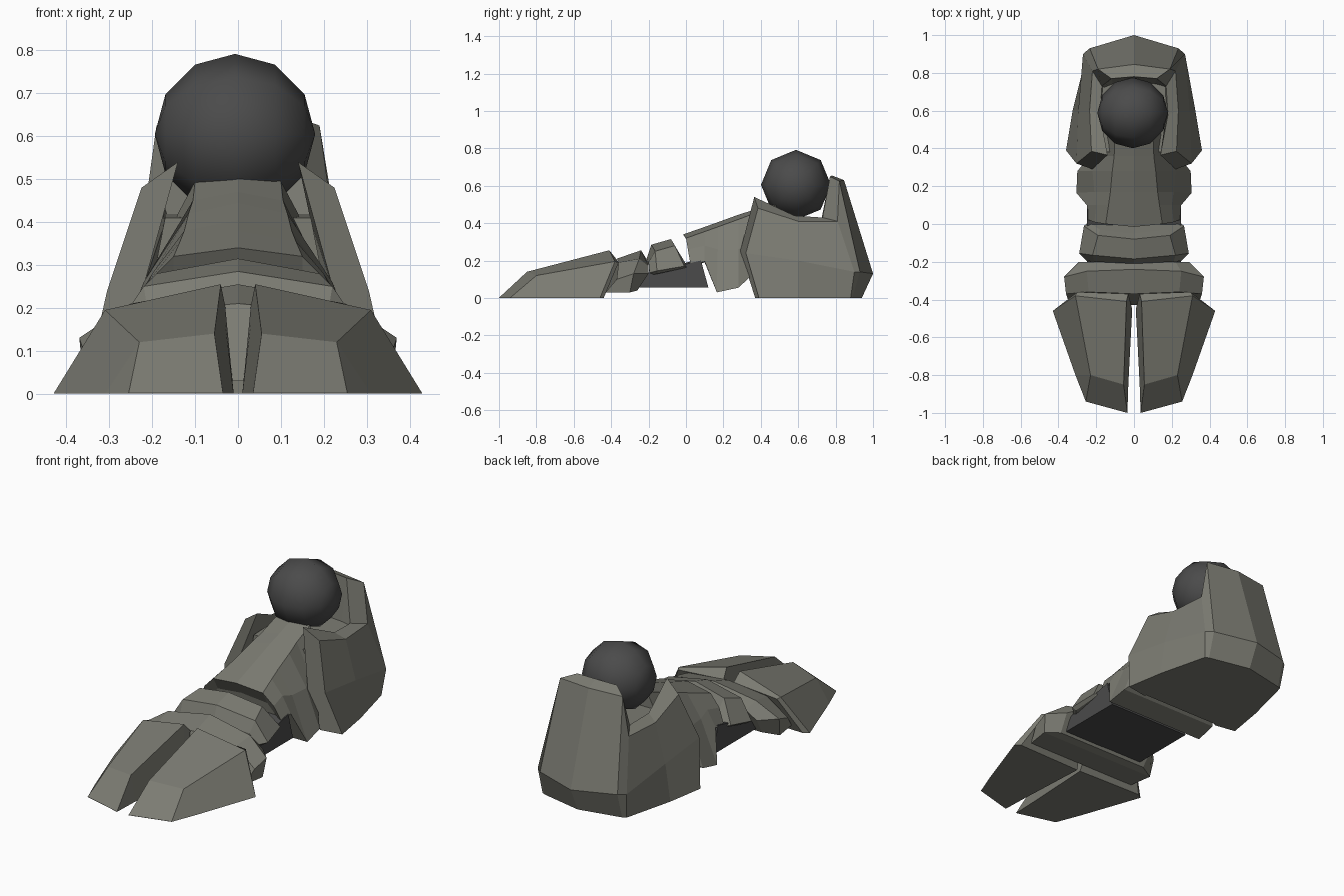
import bpy, bmesh, math
from mathutils import Matrix


def material(name, rgb):
    m = bpy.data.materials.new(name)
    m.diffuse_color = (*rgb, 1)
    return m


ARMOUR = material("olive grey armour", (0.20, 0.20, 0.17))
BALL = material("charcoal joint", (0.07, 0.07, 0.07))


def finish(name, bm, mat):
    bmesh.ops.remove_doubles(bm, verts=bm.verts, dist=0.0005)
    bmesh.ops.recalc_face_normals(bm, faces=bm.faces)
    me = bpy.data.meshes.new(name)
    bm.to_mesh(me)
    bm.free()
    me.materials.append(mat)
    ob = bpy.data.objects.new(name, me)
    bpy.context.collection.objects.link(ob)
    return ob


def bridge(bm, rings):
    """Skin closed rings of equal length and cap both ends."""
    vs = [[bm.verts.new(p) for p in r] for r in rings]
    n = len(vs[0])
    for a, b in zip(vs, vs[1:]):
        for i in range(n):
            j = (i + 1) % n
            bm.faces.new((a[i], a[j], b[j], b[i]))
    bm.faces.new(vs[0])
    bm.faces.new(vs[-1])


def flip(p):
    return (-p[0], p[1], p[2])


def segment(name, halves, mat=ARMOUR):
    """Loft half sections, given from top centre to bottom centre, mirrored in x."""
    bm = bmesh.new()
    bridge(bm, [h + [flip(p) for p in reversed(h[1:-1])] for h in halves])
    return finish(name, bm, mat)


# Two toes: front edge, crease, back edge
for side, s in (("right", 1), ("left", -1)):
    bm = bmesh.new()
    rings = [
        [(.035, -1, 0), (.255, -.94, 0), (.255, -.94, 0.001), (.035, -1, .001)],
        [(.03, -.85, 0), (.31, -.80, 0), (.23, -.80, .12), (.055, -.85, .14)],
        [(.01, -.46, 0), (.43, -.46, 0), (.31, -.38, .195), (.04, -.41, .255)],
        [(.01, -.45, 0), (.40, -.44, 0), (.30, -.36, .19), (.03, -.37, .205)],
    ]
    bridge(bm, [[(x * s, y, z) for x, y, z in r] for r in rings])
    finish(side + "_toe", bm, ARMOUR)

# Plate behind the toes
segment("toe_base", [
    [(0, -.37, .21), (.24, -.36, .19), (.36, -.37, .10), (.34, -.43, .03), (0, -.43, .03)],
    [(0, -.24, .255), (.25, -.25, .21), (.37, -.28, .13), (.36, -.30, .03), (0, -.30, .03)],
    [(0, -.20, .19), (.22, -.20, .17), (.29, -.20, .13), (.28, -.26, .04), (0, -.26, .04)],
])

# Middle plate
segment("middle_plate", [
    [(0, -.21, .21), (.21, -.20, .19), (.25, -.195, .135), (.23, -.195, .12), (0, -.195, .12)],
    [(0, -.185, .285), (.22, -.165, .25), (.29, -.155, .145), (.27, -.15, .13), (0, -.15, .12)],
    [(0, -.08, .315), (.19, -.06, .28), (.265, -.01, .17), (.25, -.01, .16), (0, -.01, .15)],
    [(0, -.05, .26), (.18, -.03, .23), (.24, .01, .165), (.24, .01, .16), (0, .01, .15)],
])

# Dark joint under the arch
segment("arch_joint", [
    [(0, -.22, .13), (.25, -.22, .13), (.25, -.26, .055), (0, -.26, .055)],
    [(0, .08, .21), (.25, .08, .20), (.25, .12, .055), (0, .12, .055)],
], BALL)

# Instep rising to the ankle
segment("instep", [
    [(0, .03, .27), (.15, .04, .25), (.20, .04, .2), (.22, .05, .18), (0, .05, .17)],
    [(0, -.015, .34), (.15, .0, .32), (.21, .01, .26), (.25, .025, .175), (0, .03, .17)],
    [(0, .10, .38), (.135, .10, .355), (.20, .10, .28), (.25, .10, .195), (0, .10, .19)],
    [(0, .17, .405), (.125, .17, .38), (.21, .17, .26), (.305, .165, .03), (0, .165, .03)],
    [(0, .28, .445), (.115, .28, .42), (.22, .28, .26), (.30, .28, .055), (0, .28, .055)],
    [(0, .36, .47), (.105, .36, .45), (.18, .36, .30), (.25, .34, .11), (0, .34, .11)],
    [(0, .50, .52), (.10, .48, .495), (.14, .48, .42), (.20, .48, .11), (0, .48, .11)],
])

# Heel cup: sections run round from the wing front to the centre of the back
heel = [
    [(.36, .39, 0), (.305, .32, .24), (.225, .385, .48), (.14, .365, .54), (.22, .29, .25), (.24, .37, 0)],
    [(.325, .60, 0), (.295, .60, .20), (.235, .60, .41), (.18, .58, .44), (.17, .58, .40), (.15, .58, 0)],
    [(.255, .88, 0), (.27, .90, .14), (.22, .81, .41), (.17, .73, .43), (.16, .72, .40), (.15, .72, 0)],
    [(.235, .89, 0), (.235, .93, .14), (.19, .82, .625), (.12, .77, .65), (.11, .74, .40), (.10, .74, 0)],
    [(0, .94, 0), (0, 1.0, .13), (0, .845, .63), (0, .78, .655), (0, .75, .40), (0, .75, 0)],
]
bm = bmesh.new()
bridge(bm, heel + [[flip(p) for p in r] for r in reversed(heel[:-1])])
finish("heel_cup", bm, ARMOUR)

# Floor inside the heel cup
segment("heel_floor", [
    [(0, .38, .41), (.17, .38, .41), (.25, .38, 0), (0, .38, 0)],
    [(0, .78, .42), (.17, .78, .42), (.18, .78, 0), (0, .78, 0)],
])

# Ankle ball, poles pointing sideways
bm = bmesh.new()
bmesh.ops.create_uvsphere(bm, u_segments=8, v_segments=6, radius=.187,
                          matrix=Matrix.Translation((-.007, .588, .605)) @ Matrix.Rotation(math.pi / 2, 4, 'Y'))
for f in bm.faces:
    f.smooth = True
finish("ankle_ball", bm, BALL)
